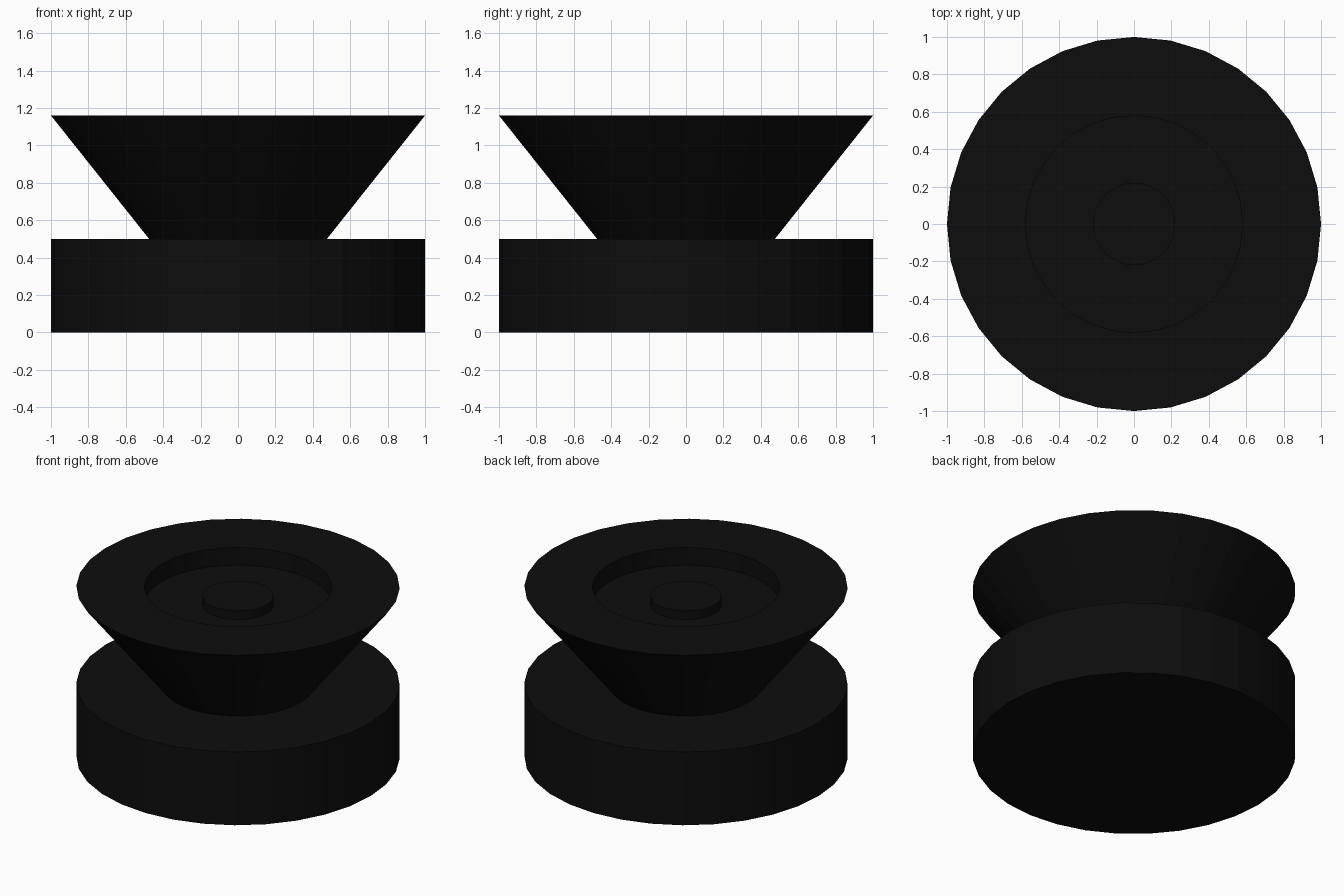
import bpy, bmesh
from math import sin, cos, tau

if "Cube" in bpy.data.objects:
    bpy.data.objects.remove(bpy.data.objects["Cube"])

SIDES = 32

black = bpy.data.materials.new("black")
black.diffuse_color = (0.004, 0.004, 0.004, 1)
black.use_nodes = True
black.node_tree.nodes["Principled BSDF"].inputs["Base Color"].default_value = black.diffuse_color


def lathe(name, profile):
    """Turn (radius, z) points around z; the end rings are capped."""
    bm = bmesh.new()
    rings = [[bm.verts.new((r * cos(tau * i / SIDES), r * sin(tau * i / SIDES), z))
              for i in range(SIDES)] for r, z in profile]
    for low, high in zip(rings, rings[1:]):
        for i in range(SIDES):
            j = (i + 1) % SIDES
            bm.faces.new((low[i], low[j], high[j], high[i]))
    bm.faces.new(rings[0][::-1])
    bm.faces.new(rings[-1])
    mesh = bpy.data.meshes.new(name)
    bm.to_mesh(mesh)
    bm.free()
    mesh.materials.append(black)
    obj = bpy.data.objects.new(name, mesh)
    bpy.context.collection.objects.link(obj)
    return obj


# Round base disc
lathe("base", [(1, 0), (1, 0.5)])

# Flared top with a round recess and a raised centre button
lathe("flared_top", [(0.475, 0.5), (1, 1.16), (0.58, 1.16), (0.58, 1.04),
                     (0.22, 1.04), (0.22, 1.10)])
